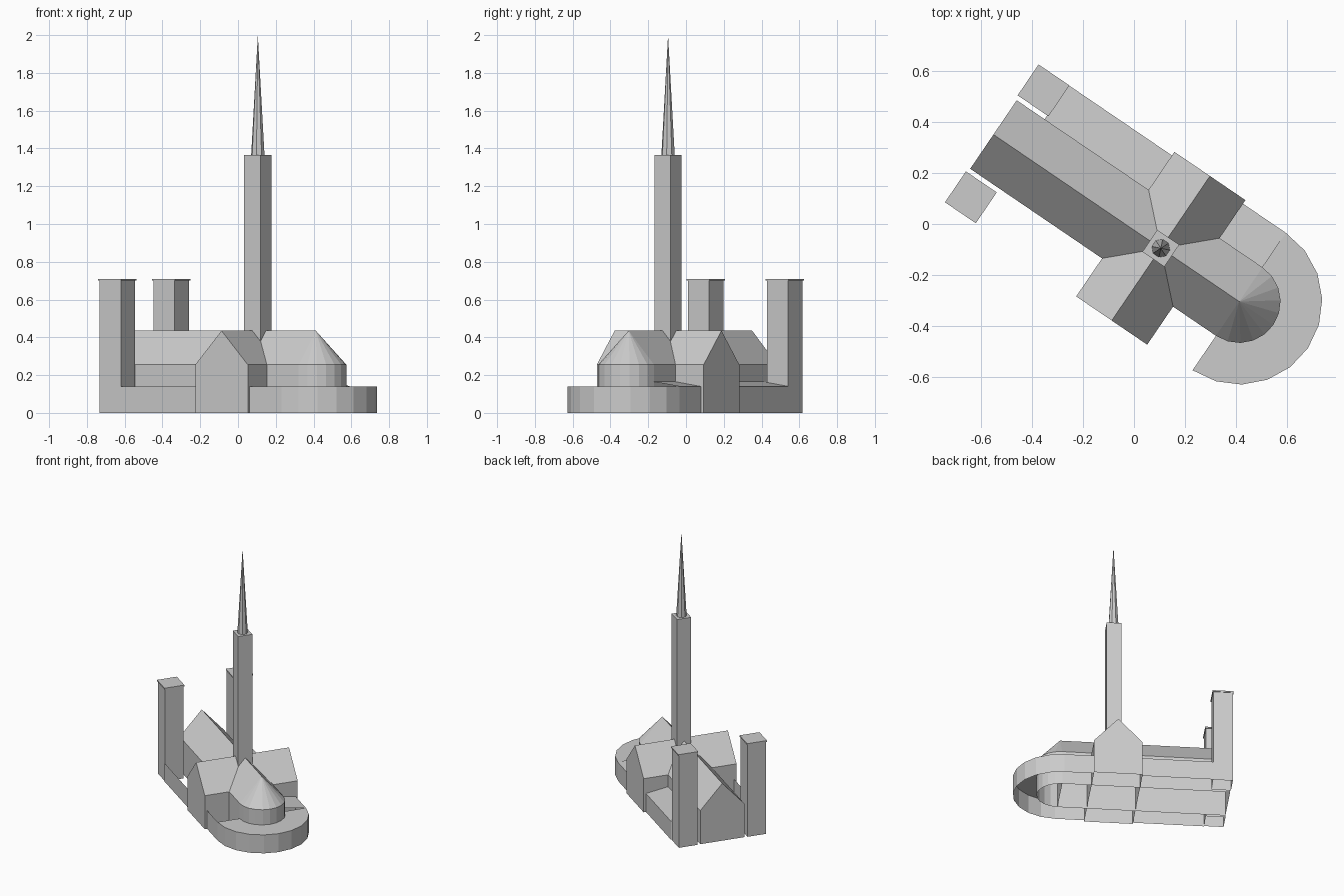
import bpy, bmesh
from math import sin, cos, pi, radians
from mathutils import Vector, Matrix

if "Cube" in bpy.data.objects:
    bpy.data.objects.remove(bpy.data.objects["Cube"])

# One stone grey for the whole church
stone = bpy.data.materials.new("stone grey")
stone.use_nodes = True
stone.diffuse_color = (0.6, 0.6, 0.6, 1)
stone.node_tree.nodes["Principled BSDF"].inputs["Base Color"].default_value = (0.6, 0.6, 0.6, 1)

# Local frame: x runs along the nave to the apse, origin under the crossing
PLACE = Matrix.Translation((0.105, -0.095, 0)) @ Matrix.Rotation(radians(-34.2), 4, 'Z')

HALF = 0.162        # half width of nave, choir and apse
OUTER = 0.325       # outer line of aisles and ambulatory
WEST = -0.792       # west front
CROSS = 0.168       # half width of transept
ARM = 0.342         # reach of transept
APSE = 0.371        # centre of apse
EAVES, RIDGE = 0.255, 0.435
LOW, LEAN = 0.14, 0.165   # outer and inner height of aisle roofs


def finish(name, bm):
    mesh = bpy.data.meshes.new(name)
    bm.to_mesh(mesh)
    bm.free()
    mesh.materials.append(stone)
    obj = bpy.data.objects.new(name, mesh)
    obj.matrix_world = PLACE
    bpy.context.collection.objects.link(obj)
    return obj


def prism(name, profile, direction, open_base=True):
    """Extrude a closed outline; the underside may be left open."""
    bm = bmesh.new()
    face = bm.faces.new([bm.verts.new(p) for p in profile])
    ext = bmesh.ops.extrude_face_region(bm, geom=[face], use_keep_orig=True)
    moved = [g for g in ext["geom"] if isinstance(g, bmesh.types.BMVert)]
    bmesh.ops.translate(bm, verts=moved, vec=Vector(direction))
    bmesh.ops.recalc_face_normals(bm, faces=bm.faces)
    bm.normal_update()
    if open_base:
        base = [f for f in bm.faces if f.normal.z < -0.9]
        bmesh.ops.delete(bm, geom=base, context='FACES')
    return finish(name, bm)


def sheet(name, rows):
    """Skin rows of points, listed from the bottom outwards to the top."""
    bm = bmesh.new()
    grid = [[bm.verts.new(p) for p in row] for row in rows]
    for a, b in zip(grid, grid[1:]):
        for i in range(len(a) - 1):
            bm.faces.new((a[i], a[i + 1], b[i + 1], b[i]))
    bmesh.ops.remove_doubles(bm, verts=bm.verts, dist=0.0001)
    return finish(name, bm)


def box(name, x, y, half, z0, z1, open_base=True):
    square = [(x + sx * half, y + sy * half, z0)
              for sx, sy in ((-1, -1), (1, -1), (1, 1), (-1, 1))]
    return prism(name, square, (0, 0, z1 - z0), open_base)


def arc(r, z, n=10):
    return [(APSE + r * cos(t), r * sin(t), z)
            for t in (pi * i / n - pi / 2 for i in range(n + 1))]


def gable(half):
    return [(-half, 0), (half, 0), (half, EAVES), (0, RIDGE), (-half, EAVES)]


# Gabled main volumes
prism("nave_and_choir", [(WEST, s, z) for s, z in gable(HALF)], (APSE - WEST, 0, 0))
prism("transept", [(s, -ARM, z) for s, z in gable(CROSS)], (0, 2 * ARM, 0))

# Rounded apse with half cone roof
sheet("apse", [arc(HALF, 0), arc(HALF, EAVES), [(APSE, 0, RIDGE)] * 11])

# Ambulatory wall, its flat ring roof and the leaning roof on the north side
sheet("ambulatory_wall", [[(CROSS, -OUTER, z)] + arc(OUTER, z) + [(CROSS, OUTER, z)]
                          for z in (0, LOW)])
sheet("ambulatory_roof", [arc(OUTER, LOW), arc(HALF, LOW)])
sheet("choir_aisle_roof", [[(APSE, OUTER, LOW), (CROSS, OUTER, LOW)],
                           [(APSE, HALF, LEAN), (CROSS, HALF, LEAN)]])

# Aisles: roofed on the north, a bare wall on the south
INNER_WEST = -0.66
sheet("north_aisle", [[(-CROSS, OUTER, 0), (INNER_WEST, OUTER, 0)],
                      [(-CROSS, OUTER, LOW), (INNER_WEST, OUTER, LOW)],
                      [(-CROSS, HALF, LEAN), (INNER_WEST, HALF, LEAN)]])
sheet("south_aisle_wall", [[(INNER_WEST, -OUTER, z), (-CROSS, -OUTER, z)] for z in (0, LOW)])

# Pair of west towers with thin caps
for side, sy in (("north", 1), ("south", -1)):
    x, y = -0.727, sy * 0.253
    box(side + "_west_tower", x, y, 0.068, 0, 0.702)
    box(side + "_west_tower_cap", x, y, 0.073, 0.70, 0.71, False)

# Crossing tower and spire
box("crossing_tower", 0, 0, 0.052, 0.28, 1.365)
bm = bmesh.new()
bmesh.ops.create_cone(bm, cap_ends=False, segments=8, radius1=0.036, radius2=0, depth=0.635,
                      matrix=Matrix.Translation((0, 0, 1.6825)) @ Matrix.Rotation(pi / 8, 4, 'Z'))
bmesh.ops.remove_doubles(bm, verts=bm.verts, dist=0.0001)
finish("spire", bm)
